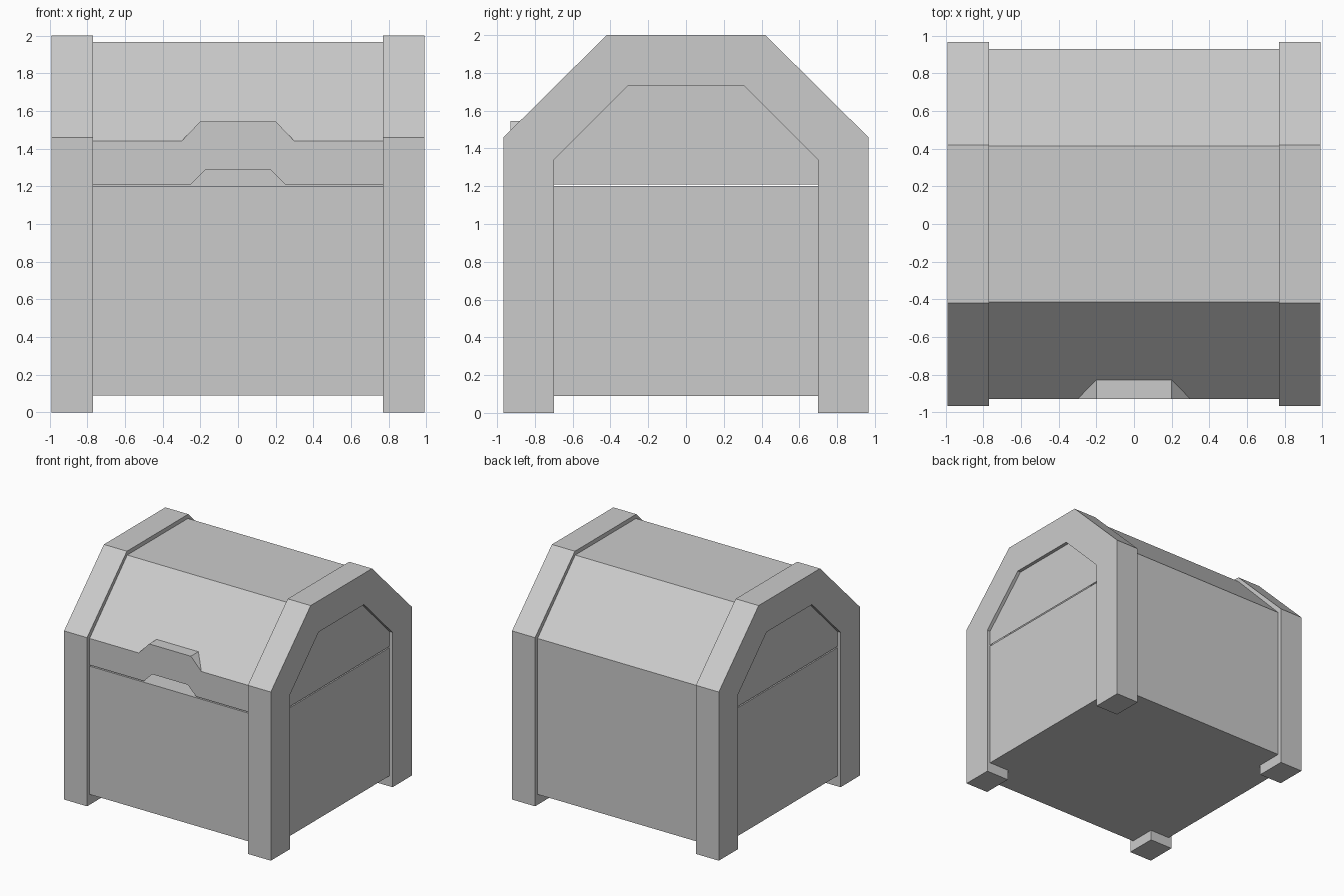
import bpy
import bmesh
from mathutils import Vector

if "Cube" in bpy.data.objects:
    bpy.data.objects.remove(bpy.data.objects["Cube"])


def finish(name, bm):
    mesh = bpy.data.meshes.new(name)
    bm.to_mesh(mesh)
    bm.free()
    obj = bpy.data.objects.new(name, mesh)
    bpy.context.collection.objects.link(obj)
    return obj


def both(half):
    """Complete a symmetric outline from its positive half."""
    return half + [(-a, b) for a, b in reversed(half)]


def add_face(bm, points, centre=Vector((0, 0, 1.2))):
    """Add a polygon whose normal points away from the centre."""
    face = bm.faces.new([bm.verts.new(p) for p in points])
    face.normal_update()
    if face.normal.dot(face.calc_center_median() - centre) < 0:
        face.normal_flip()


# Chest body
bm = bmesh.new()
bmesh.ops.create_cube(bm, size=1)
bmesh.ops.scale(bm, vec=(1.92, 1.86, 1.11), verts=bm.verts)
bmesh.ops.translate(bm, vec=(0, 0, 0.645), verts=bm.verts)
finish("chest_body", bm)

# Arched end frames, each with two feet
outer = [(0.965, 0), (0.965, 1.46), (0.42, 2.0)]
inner = [(0.31, 1.73), (0.70, 1.34), (0.70, 0)]
arch = both(outer)
arch += [(-y, z) for y, z in reversed(inner)] + inner
for side, x in (("left", -0.99), ("right", 0.77)):
    bm = bmesh.new()
    face = bm.faces.new([bm.verts.new((x, y, z)) for y, z in arch])
    result = bmesh.ops.extrude_face_region(bm, geom=[face], use_keep_orig=True)
    moved = [v for v in result["geom"] if isinstance(v, bmesh.types.BMVert)]
    bmesh.ops.translate(bm, vec=(0.22, 0, 0), verts=moved)
    bmesh.ops.recalc_face_normals(bm, faces=bm.faces)
    finish(side + "_frame", bm)

# Hollow lid: end walls and the back, top and front slope panels
W, GAP = 0.96, 1.21
bm = bmesh.new()
roof = [(0.93, 1.2), (0.93, 1.44), (0.415, 1.965), (-0.415, 1.965), (-0.93, 1.44)]
for (y1, z1), (y2, z2) in zip(roof, roof[1:]):
    add_face(bm, [(-W, y1, z1), (W, y1, z1), (W, y2, z2), (-W, y2, z2)])
end = both([(0.93, GAP), (0.93, 1.44), (0.415, 1.965)])
for x in (-W, W):
    add_face(bm, [(x, y, z) for y, z in end])

# Front wall with raised grip and finger notch
front = both([(0.17, 1.29), (0.25, GAP), (W, GAP), (W, 1.44), (0.30, 1.44), (0.20, 1.545)])
add_face(bm, [(x, -0.93, z) for x, z in front])
add_face(bm, [(-0.2, -0.93, 1.545), (0.2, -0.93, 1.545), (0.2, -0.827, 1.545), (-0.2, -0.827, 1.545)])
for s in (-1, 1):
    add_face(bm, [(s * 0.2, -0.93, 1.545), (s * 0.3, -0.93, 1.44), (s * 0.2, -0.827, 1.545)])
bmesh.ops.remove_doubles(bm, verts=bm.verts, dist=0.0005)
finish("lid", bm)
